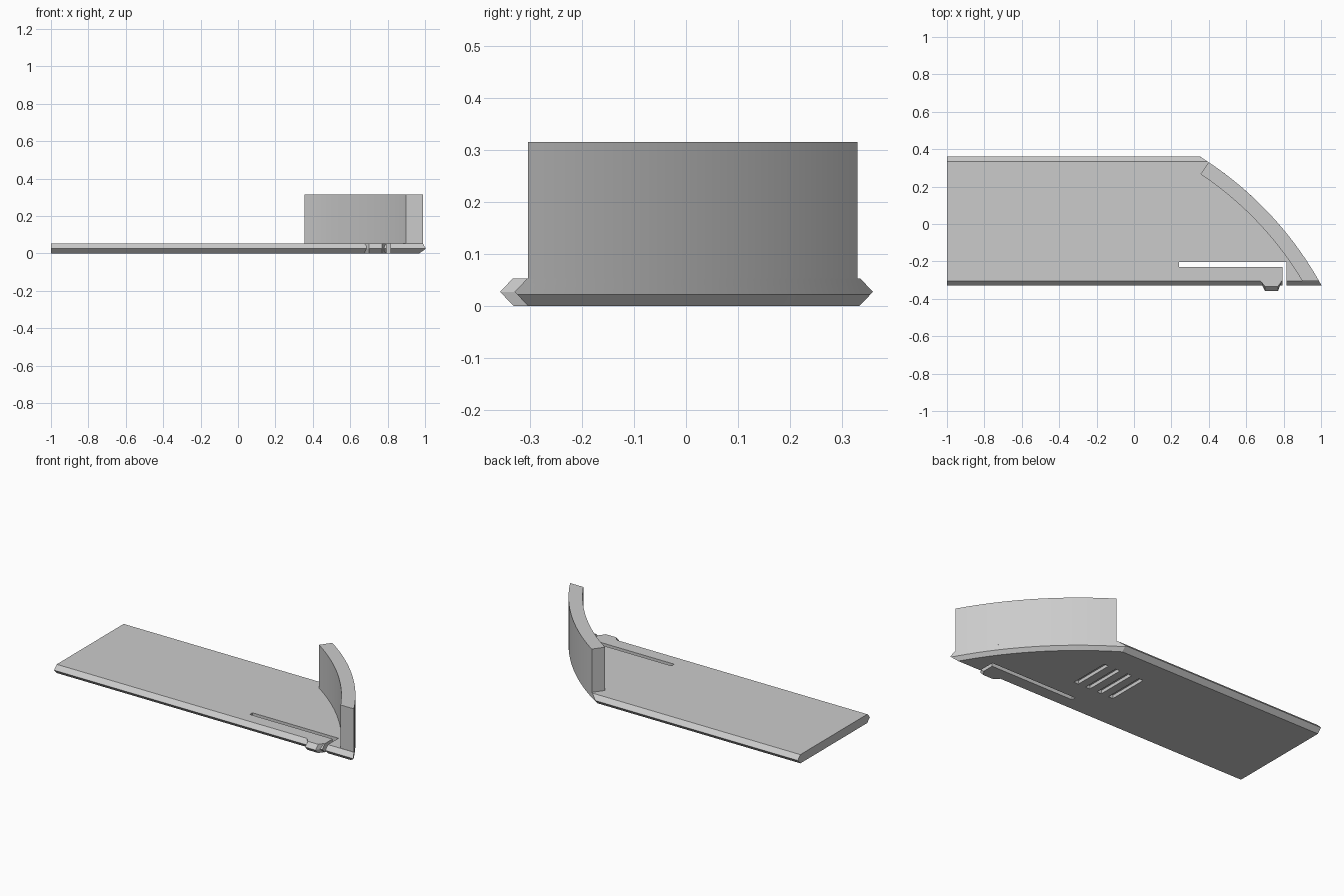
import bpy, bmesh, math

if "Cube" in bpy.data.objects:
    bpy.data.objects.remove(bpy.data.objects["Cube"])

grey = bpy.data.materials.new("plain grey")
grey.use_nodes = True
grey.diffuse_color = (0.6, 0.6, 0.6, 1)
grey.node_tree.nodes["Principled BSDF"].inputs["Base Color"].default_value = grey.diffuse_color

CX, CY, R = -0.644, -1.23, 1.877      # arc shared by the lid edge and the wall
TOP, MID, WALL_TOP = 0.053, 0.027, 0.315
FRONT, BACK, BEVEL = -0.33, 0.36, 0.026
STEPS = 32


def arc(radius, y0, y1):
    """Points on the shared arc from height y0 to y1."""
    a0, a1 = (math.asin((y - CY) / radius) for y in (y0, y1))
    angles = [a0 + (a1 - a0) * i / STEPS for i in range(STEPS + 1)]
    return [(CX + radius * math.cos(a), CY + radius * math.sin(a)) for a in angles]


def loft(bm, layers):
    """Closed solid through stacked outlines, given as (z, points)."""
    rings = [[bm.verts.new((x, y, z)) for x, y in pts] for z, pts in layers]
    n = len(rings[0])
    bm.faces.new(rings[0][::-1])
    bm.faces.new(rings[-1])
    for low, high in zip(rings, rings[1:]):
        for i in range(n):
            j = (i + 1) % n
            bm.faces.new((low[i], low[j], high[j], high[i]))


def finish(name, bm):
    bmesh.ops.recalc_face_normals(bm, faces=bm.faces)
    mesh = bpy.data.meshes.new(name)
    bm.to_mesh(mesh)
    bm.free()
    mesh.materials.append(grey)
    obj = bpy.data.objects.new(name, mesh)
    bpy.context.collection.objects.link(obj)
    return obj


def solid(name, layers):
    bm = bmesh.new()
    loft(bm, layers)
    return finish(name, bm)


def select(obj):
    bpy.ops.object.select_all(action='DESELECT')
    obj.select_set(True)
    bpy.context.view_layer.objects.active = obj


def inset(z):
    return BEVEL * abs(z - MID) / MID


# Sliding lid: pointed long edges, curved end chamfered underneath
def lid_layer(z, radius):
    y0, y1 = FRONT + inset(z), BACK - inset(z)
    return z, [(-1, y0)] + arc(radius, y0, y1) + [(-1, y1)]


lid = solid("lid_plate", [lid_layer(0, R - 0.018), lid_layer(0.022, R),
                          lid_layer(MID, R), lid_layer(TOP, R)])

# Cutter: L-shaped slot freeing the latch arm, and four grip grooves below
bm = bmesh.new()
slot = [(0.24, -0.23), (0.795, -0.23), (0.795, -0.5),
        (0.815, -0.5), (0.815, -0.204), (0.24, -0.204)]
loft(bm, [(-0.1, slot), (0.1, slot)])
for i in range(4):
    x = 0.08 + 0.08 * i
    groove = [(x, -0.08), (x + 0.03, -0.08), (x + 0.03, 0.17), (x, 0.17)]
    loft(bm, [(-0.1, groove), (0.02, groove)])
cutter = finish("slot_cutter", bm)
cutter.hide_render = True
select(lid)
cut = lid.modifiers.new("slots", 'BOOLEAN')
cut.operation = 'DIFFERENCE'
cut.solver = 'EXACT'
cut.object = cutter
bpy.ops.object.modifier_apply(modifier=cut.name)
bpy.data.objects.remove(cutter)


# Latch tooth on the front edge of the arm
def tooth_layer(z):
    y = -0.358 + inset(z)
    return z, [(0.675, -0.304), (0.7, y), (0.77, y), (0.79, -0.304)]


solid("latch_tooth", [tooth_layer(z) for z in (0, MID, TOP)])

# Curved end wall
wall_outline = arc(R, -0.304, 0.33) + arc(R - 0.077, -0.304, 0.267)[::-1]
wall = solid("curved_wall", [(TOP, wall_outline), (WALL_TOP, wall_outline)])

for obj in (lid, wall):
    select(obj)
    bpy.ops.object.shade_smooth_by_angle(angle=math.radians(20))
